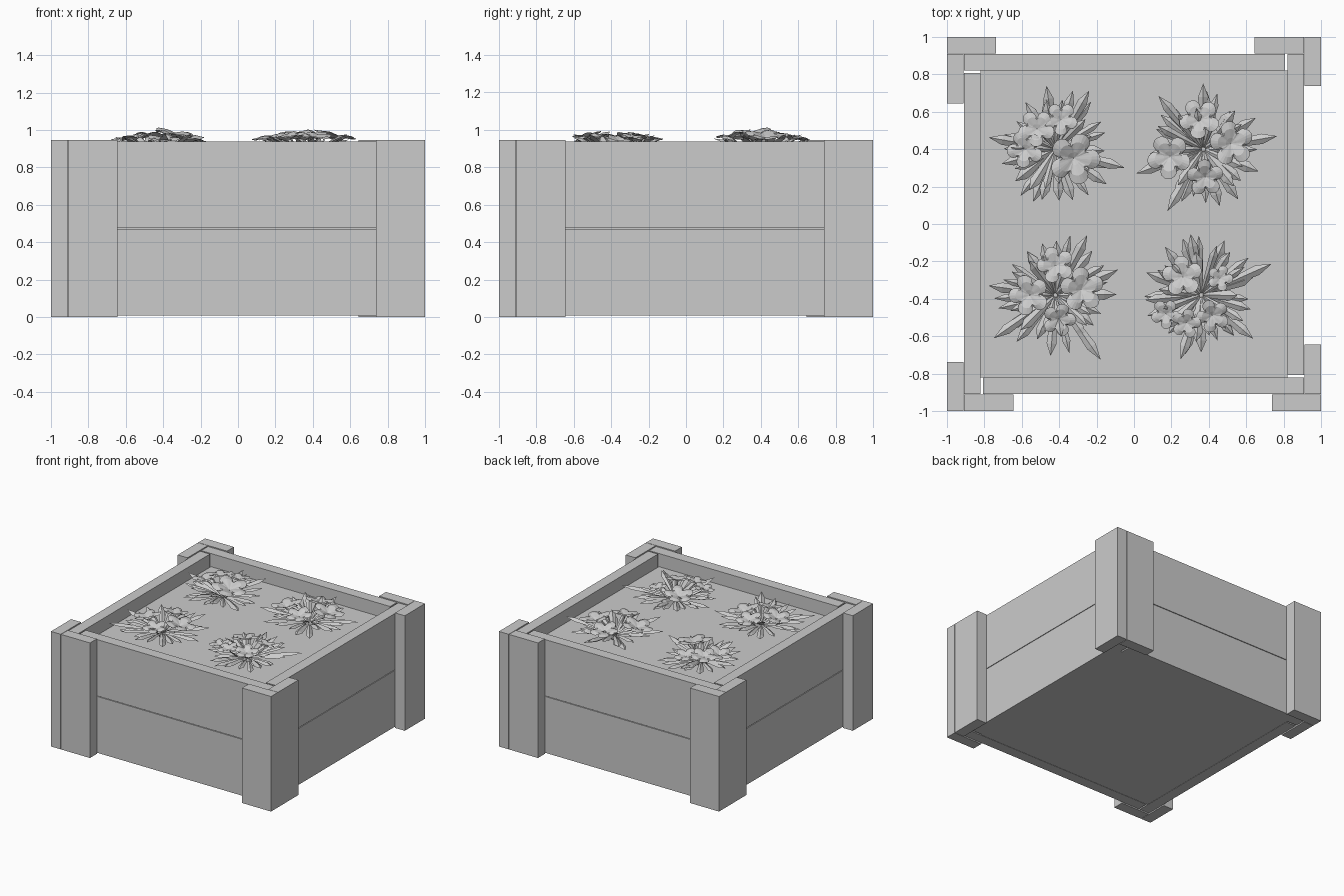
import bpy, bmesh, random
from math import sin, cos, pi, radians
from mathutils import Vector, Matrix

if "Cube" in bpy.data.objects:
    bpy.data.objects.remove(bpy.data.objects["Cube"])

random.seed(7)
SOIL_Z = 0.83


def finish(name, bm):
    me = bpy.data.meshes.new(name)
    bm.to_mesh(me)
    bm.free()
    ob = bpy.data.objects.new(name, me)
    bpy.context.collection.objects.link(ob)
    return ob


def box(name, lo, hi, turn=0):
    """Box between two corners, turned about z by quarter turns."""
    lo, hi = Vector(lo), Vector(hi)
    bm = bmesh.new()
    bmesh.ops.create_cube(bm, size=1, matrix=Matrix.Translation((lo + hi) / 2)
                          @ Matrix.Diagonal((*(hi - lo), 1)))
    bmesh.ops.rotate(bm, verts=bm.verts, matrix=Matrix.Rotation(turn * pi / 2, 3, 'Z'))
    return finish(name, bm)


# Planks and L-shaped corner posts, repeated around the square
for k, side in enumerate(("back", "left", "front", "right")):
    box(f"{side}_lower_plank", (-0.908, 0.82, 0.008), (0.808, 0.908, 0.471), k)
    box(f"{side}_upper_plank", (-0.908, 0.82, 0.476), (0.808, 0.908, 0.938), k)
    box(f"{side}_post_wide_board", (-1, 0.911, 0), (-0.737, 1, 0.945), k)
    box(f"{side}_post_narrow_board", (-1, 0.645, 0), (-0.911, 0.908, 0.945), k)

# Soil filling the box
box("soil", (-0.82, -0.82, 0.01), (0.82, 0.82, SOIL_Z))


def leaf(bm, base, ang, length, width, rise, droop):
    """Pointed, ridged blade arching out from the plant centre."""
    d = Vector((cos(ang), sin(ang), 0))
    s = Vector((-sin(ang), cos(ang), 0))
    prev = None
    for t, w in ((0.05, 0.3), (0.4, 0.7), (0.8, 1.0), (1.0, 0.03)):
        c = base + d * length * t
        c.z += rise * t - droop * t * t
        c.z = max(c.z, SOIL_Z + 0.015)
        hw = width * w / 2
        low = Vector((0, 0, -0.3 * hw))
        row = [bm.verts.new(c + s * hw + low),
               bm.verts.new(c + Vector((0, 0, 0.35 * hw))),
               bm.verts.new(c - s * hw + low)]
        if prev:
            for i in range(2):
                bm.faces.new((prev[i], row[i], row[i + 1], prev[i + 1]))
            bm.faces.new((prev[0], prev[2], row[2], row[0]))
        prev = row


def flower(bm, base, pos, r):
    """Shallow five-lobed bloom tilted outward on a thin stem."""
    out = Vector((pos.x - base.x, pos.y - base.y, 0)).normalized()
    axis = (Vector((0, 0, 1)) + out * 0.2).normalized()
    rot = Vector((0, 0, 1)).rotation_difference(axis).to_matrix()
    spin, n = random.uniform(0, 2 * pi), 40
    heart = bm.verts.new(pos + rot @ Vector((0, 0, -0.12 * r)))
    prev = None
    for f, z in ((0.25, 0.0), (0.65, 0.12), (1.0, 0.08)):
        ring = []
        for i in range(n):
            a = 2 * pi * i / n
            lobe = 1 - f * 0.42 * (1 - abs(cos(2.5 * a)) ** 0.6)
            rr = r * f * lobe
            ring.append(bm.verts.new(pos + rot @ Vector(
                (rr * cos(a + spin), rr * sin(a + spin), z * r + 0.06 * r * f * cos(5 * a)))))
        for i in range(n):
            j = (i + 1) % n
            if prev:
                bm.faces.new((prev[i], ring[i], ring[j], prev[j]))
            else:
                bm.faces.new((heart, ring[i], ring[j]))
        prev = ring
    # stem
    foot = Vector((base.x, base.y, SOIL_Z)) + out * 0.03
    rings = [[bm.verts.new(c + Vector((0.007 * cos(a), 0.007 * sin(a), 0)))
              for a in (0, 2 * pi / 3, 4 * pi / 3)]
             for c in (foot, pos + Vector((0, 0, -0.12 * r)))]
    for i in range(3):
        j = (i + 1) % 3
        bm.faces.new((rings[0][i], rings[0][j], rings[1][j], rings[1][i]))


# Plant centres, blooms (x, y, radius) and long leaves (degrees, length)
PLANTS = {
    "back_left": ((-0.42, 0.40),
                  ((-0.52, 0.51, 0.10), (-0.39, 0.56, 0.09), (-0.58, 0.40, 0.10), (-0.32, 0.35, 0.14)),
                  ((-15, 0.38), (98, 0.34), (60, 0.36), (170, 0.36), (255, 0.28))),
    "back_right": ((0.37, 0.40),
                   ((0.35, 0.56, 0.11), (0.19, 0.36, 0.12), (0.52, 0.43, 0.12), (0.38, 0.25, 0.10)),
                   ((10, 0.40), (90, 0.35), (240, 0.38), (200, 0.38), (130, 0.37))),
    "front_left": ((-0.42, -0.38),
                   ((-0.42, -0.22, 0.10), (-0.56, -0.38, 0.11), (-0.28, -0.35, 0.12), (-0.40, -0.51, 0.09)),
                   ((62, 0.36), (22, 0.36), (305, 0.42), (172, 0.36), (215, 0.40))),
    "front_right": ((0.36, -0.38),
                    ((0.26, -0.28, 0.11), (0.46, -0.29, 0.07), (0.17, -0.48, 0.08),
                     (0.28, -0.53, 0.08), (0.42, -0.49, 0.09)),
                    ((24, 0.41), (100, 0.33), (252, 0.36), (185, 0.30), (320, 0.36))),
}

for name, (centre, blooms, long_leaves) in PLANTS.items():
    base = Vector((*centre, SOIL_Z + 0.02))
    bm = bmesh.new()
    for deg, length in long_leaves:
        leaf(bm, base, radians(deg), length, 0.055, 0.14, 0.06)
    # low outer rosette, then shorter raised leaves
    for count, lmin, lmax, rise in ((20, 0.25, 0.33, 0.09), (14, 0.18, 0.28, 0.15)):
        for i in range(count):
            a = 2 * pi * (i + random.uniform(-0.3, 0.3)) / count
            leaf(bm, base, a, random.uniform(lmin, lmax), random.uniform(0.04, 0.06),
                 rise + random.uniform(-0.03, 0.03), 0.05)
    finish(f"{name}_leaves", bm)

    bm = bmesh.new()
    for x, y, r in blooms:
        flower(bm, base, Vector((x, y, random.uniform(0.945, 0.97))), r)
    finish(f"{name}_flowers", bm)
